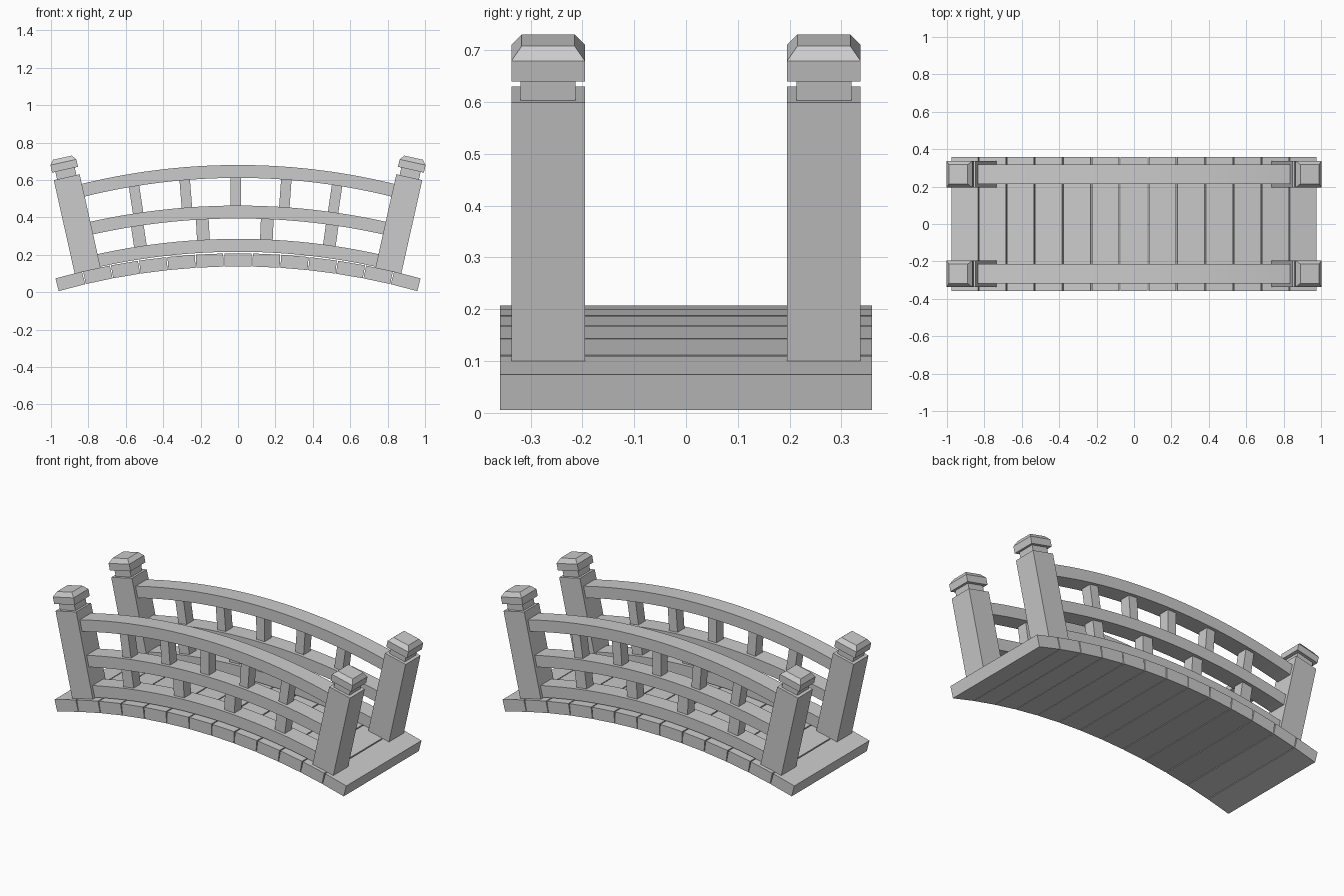
import bpy, bmesh, math
from mathutils import Matrix, Vector

if "Cube" in bpy.data.objects:
    bpy.data.objects.remove(bpy.data.objects["Cube"])

RAIL_Y = 0.266


def finish(name, bm):
    bmesh.ops.recalc_face_normals(bm, faces=bm.faces[:])
    me = bpy.data.meshes.new(name)
    bm.to_mesh(me)
    bm.free()
    ob = bpy.data.objects.new(name, me)
    bpy.context.collection.objects.link(ob)
    return ob


def box(name, size, centre, tilt=0.0):
    bm = bmesh.new()
    m = Matrix.Translation(centre) @ Matrix.Rotation(tilt, 4, 'Y') @ Matrix.Diagonal((*size, 1))
    bmesh.ops.create_cube(bm, size=1, matrix=m)
    return finish(name, bm)


def arc_z(x, top, radius):
    return top - radius + math.sqrt(radius * radius - x * x)


def rail(name, y, top, radius, half, width=0.105, thick=0.069, n=24):
    # rectangular section swept along a shallow arc
    bm = bmesh.new()
    end = math.asin(half / radius)
    rings = []
    for i in range(n + 1):
        a = -end + 2 * end * i / n
        ring = []
        for r, dy in ((radius, -1), (radius, 1), (radius - thick, 1), (radius - thick, -1)):
            ring.append(bm.verts.new((r * math.sin(a), y + dy * width / 2,
                                      top - radius + r * math.cos(a))))
        rings.append(ring)
    for p, q in zip(rings, rings[1:]):
        for k in range(4):
            bm.faces.new((p[k], p[(k + 1) % 4], q[(k + 1) % 4], q[k]))
    bm.faces.new(rings[0])
    bm.faces.new(rings[-1])
    return finish(name, bm)


def post(name, sx, y):
    # square post with a narrow neck and chamfered cap, leaning outward
    bm = bmesh.new()
    profile = [(0.071, 0), (0.071, 0.512), (0.053, 0.512), (0.053, 0.553),
               (0.071, 0.553), (0.071, 0.594), (0.051, 0.619)]
    m = Matrix.Translation((sx * 0.804, y, 0.115)) @ Matrix.Rotation(sx * 0.22, 4, 'Y')
    rings = [[bm.verts.new(m @ Vector((i * h, j * h, z)))
              for i, j in ((-1, -1), (1, -1), (1, 1), (-1, 1))] for h, z in profile]
    for p, q in zip(rings, rings[1:]):
        for k in range(4):
            bm.faces.new((p[k], p[(k + 1) % 4], q[(k + 1) % 4], q[k]))
    bm.faces.new(rings[0])
    bm.faces.new(rings[-1])
    return finish(name, bm)


# deck planks following the arch
R, TOP, T = 3.62, 0.207, 0.07
for i in range(-6, 7):
    a = i * 0.1525 / R
    r = R - T / 2
    box("deck_plank", (0.146, 0.718, T),
        (r * math.sin(a), 0, TOP - R + r * math.cos(a)), a)

LOW, MID, HIGH = (0.285, 3.5), (0.463, 3.65), (0.680, 3.5)


def balusters(name, y, xs, width, lower, upper):
    for x in xs:
        z0 = arc_z(x, *lower) - 0.015
        z1 = arc_z(x, *upper) - 0.055
        box(name, (width, 0.066, z1 - z0), (x, y, (z0 + z1) / 2), math.asin(x / 3.6))


for y in (-RAIL_Y, RAIL_Y):
    # curved rails
    rail("bottom_rail", y, *LOW, 0.79)
    rail("middle_rail", y, *MID, 0.82)
    rail("top_rail", y, *HIGH, 0.86)
    # short uprights between the rails
    balusters("upper_baluster", y, [-0.013 + 0.266 * k for k in range(-2, 3)], 0.056, MID, HIGH)
    balusters("lower_baluster", y, [-0.017 + 0.342 * k for k in (-1.5, -0.5, 0.5, 1.5)], 0.068, LOW, MID)
    # end posts
    for sx in (-1, 1):
        post("end_post", sx, y)
